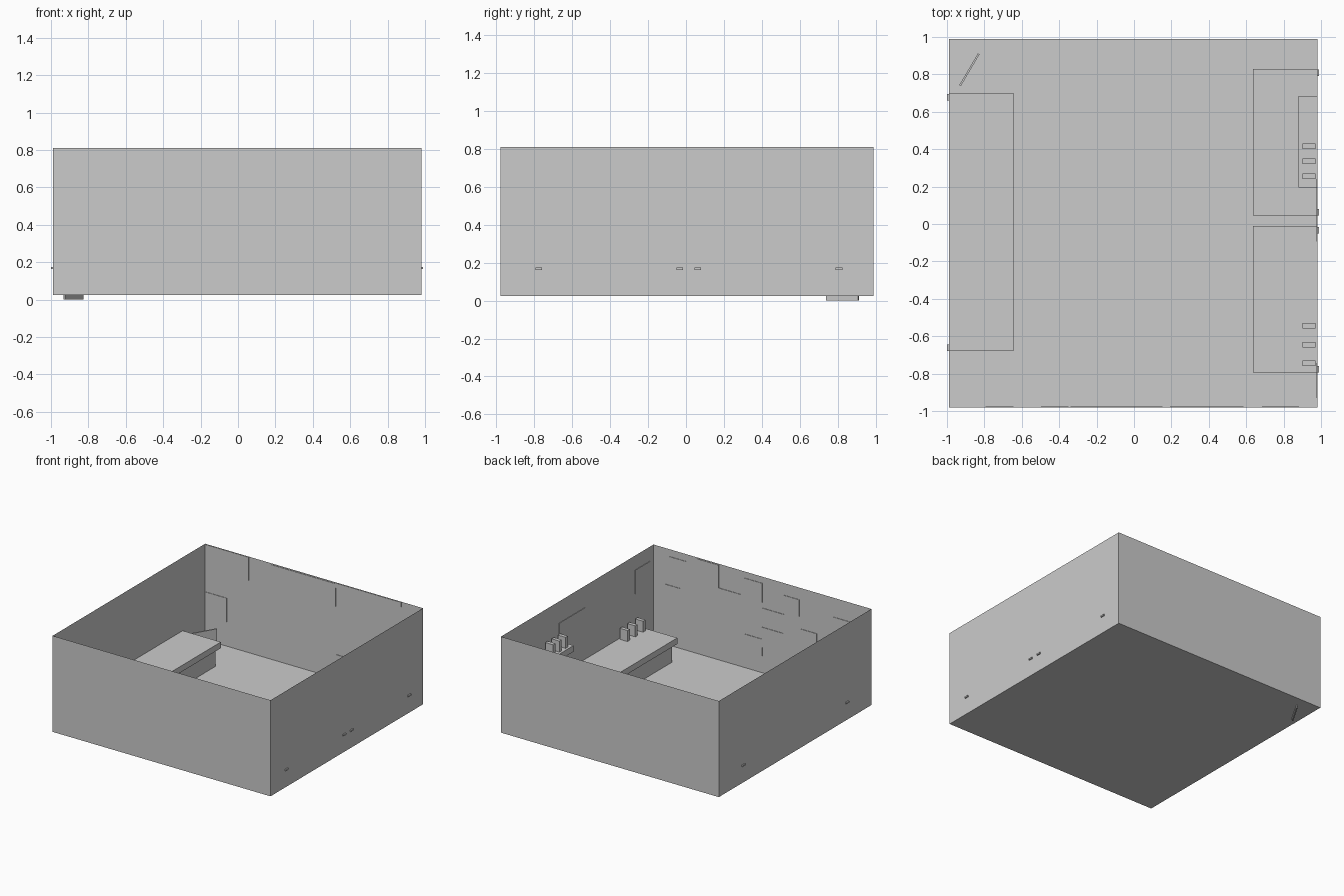
import bpy, bmesh, math
from mathutils import Matrix

if "Cube" in bpy.data.objects:
    bpy.data.objects.remove(bpy.data.objects["Cube"])

mat = bpy.data.materials.new("plain grey")
mat.diffuse_color = (0.6, 0.6, 0.6, 1)
mat.use_nodes = True
mat.node_tree.nodes["Principled BSDF"].inputs["Base Color"].default_value = mat.diffuse_color

X0, X1, Y0, Y1, Z0, Z1 = -0.99, 0.98, -0.98, 0.99, 0.025, 0.81


def finish(name, bm):
    me = bpy.data.meshes.new(name)
    bm.to_mesh(me)
    bm.free()
    me.materials.append(mat)
    ob = bpy.data.objects.new(name, me)
    bpy.context.collection.objects.link(ob)
    return ob


def add_box(bm, x0, x1, y0, y1, z0, z1):
    m = Matrix.Translation(((x0 + x1) / 2, (y0 + y1) / 2, (z0 + z1) / 2))
    m = m @ Matrix.Diagonal((x1 - x0, y1 - y0, z1 - z0, 1))
    return bmesh.ops.create_cube(bm, size=1, matrix=m)["verts"]


def boxes(name, *items):
    bm = bmesh.new()
    for it in items:
        add_box(bm, *it)
    return finish(name, bm)


# Room shell: floor and four thin walls, open at the top
bm = bmesh.new()
add_box(bm, X0, X1, Y0, Y1, Z0, Z1)
top = [f for f in bm.faces if f.normal.z > 0.9]
bmesh.ops.delete(bm, geom=top, context="FACES_ONLY")
finish("room_shell", bm)


# Benches on recessed bases, with bracket tips that pierce the wall
def bench(name, side, y0, y1):
    wall, front = (X1, 0.635) if side > 0 else (X0, -0.645)
    inner = front + side * 0.035
    boxes(name + "_seat", (min(wall, front), max(wall, front), y0, y1, 0.16, 0.21))
    boxes(name + "_base", *[(min(wall, inner), max(wall, inner), y, y + 0.02, Z0, 0.16)
                            for y in (y0 + 0.05, y1 - 0.07)],
          (min(inner, inner - side * 0.02), max(inner, inner - side * 0.02),
           y0 + 0.05, y1 - 0.05, Z0, 0.16))
    tip = wall + side * 0.01
    boxes(name + "_bracket_tips", *[(min(wall, tip), max(wall, tip), y, y + 0.035, 0.163, 0.175)
                                    for y in (y0, y1 - 0.04)])


bench("left_bench", -1, -0.68, 0.70)
bench("right_front_bench", 1, -0.795, -0.01)
bench("right_back_bench", 1, 0.045, 0.83)

# Wall shelf with slats, and slats on the front right bench
boxes("wall_shelf", (0.88, X1, 0.195, 0.685, 0.41, 0.46))
boxes("shelf_slats", *[(0.90, 0.97, y, y + 0.03, 0.46, 0.55) for y in (0.24, 0.32, 0.40)])
boxes("bench_slats", *[(0.90, 0.97, y, y + 0.03, 0.21, 0.30) for y in (-0.76, -0.66, -0.56)])

# Thin board standing diagonally in the back left corner
bm = bmesh.new()
vs = add_box(bm, -0.098, 0.098, -0.005, 0.005, 0, 0.19)
bmesh.ops.transform(bm, verts=vs, matrix=Matrix.Translation((-0.88, 0.825, 0))
                    @ Matrix.Rotation(math.radians(59.5), 4, "Z"))
finish("corner_board", bm)

# Wall tiles as thin plates: (start, top drop, width, height) in grid cells
C, T = 0.197, 0.004
back = [(0, 0.02, 2, 0.98), (3, 0.05, 1, 0.95), (4, 0.05, 1, 0.95), (5, 0.05, 1, 0.95),
        (4, 1, 1, 1), (0, 2, 1, 1), (6, 0.02, 3, 0.2), (6, 3, 1, 0.9)]
front = [(0.75, 0.3, 0.75, 0.7), (2, 0.05, 1, 0.95), (0.5, 1.5, 0.75, 1), (2, 1, 2, 2),
         (4.2, 0.27, 0.8, 0.8), (5, 1.3, 1, 0.5), (6, 0.5, 0.7, 0.7), (4.2, 2.6, 0.8, 0.7),
         (5, 2.1, 1, 0.85), (6.75, 1.7, 0.75, 0.7), (8.25, 0.8, 0.75, 0.8)]
right = [(0.25, 0.6, 0.95, 1), (4.5, 0.9, 1.7, 1)]


def drop(d, h):
    return Z1 - (d + h) * 0.196, Z1 - d * 0.196


boxes("back_wall_tiles", *[(X0 + s * C, X0 + (s + w) * C, Y1 - T, Y1, *drop(d, h))
                           for s, d, w, h in back])
boxes("front_wall_tiles", *[(X1 - (s + w) * C, X1 - s * C, Y0, Y0 + T, *drop(d, h))
                            for s, d, w, h in front])
boxes("right_wall_tiles", *[(X1 - T, X1, Y0 + s * C, Y0 + (s + w) * C, *drop(d, h))
                            for s, d, w, h in right])
